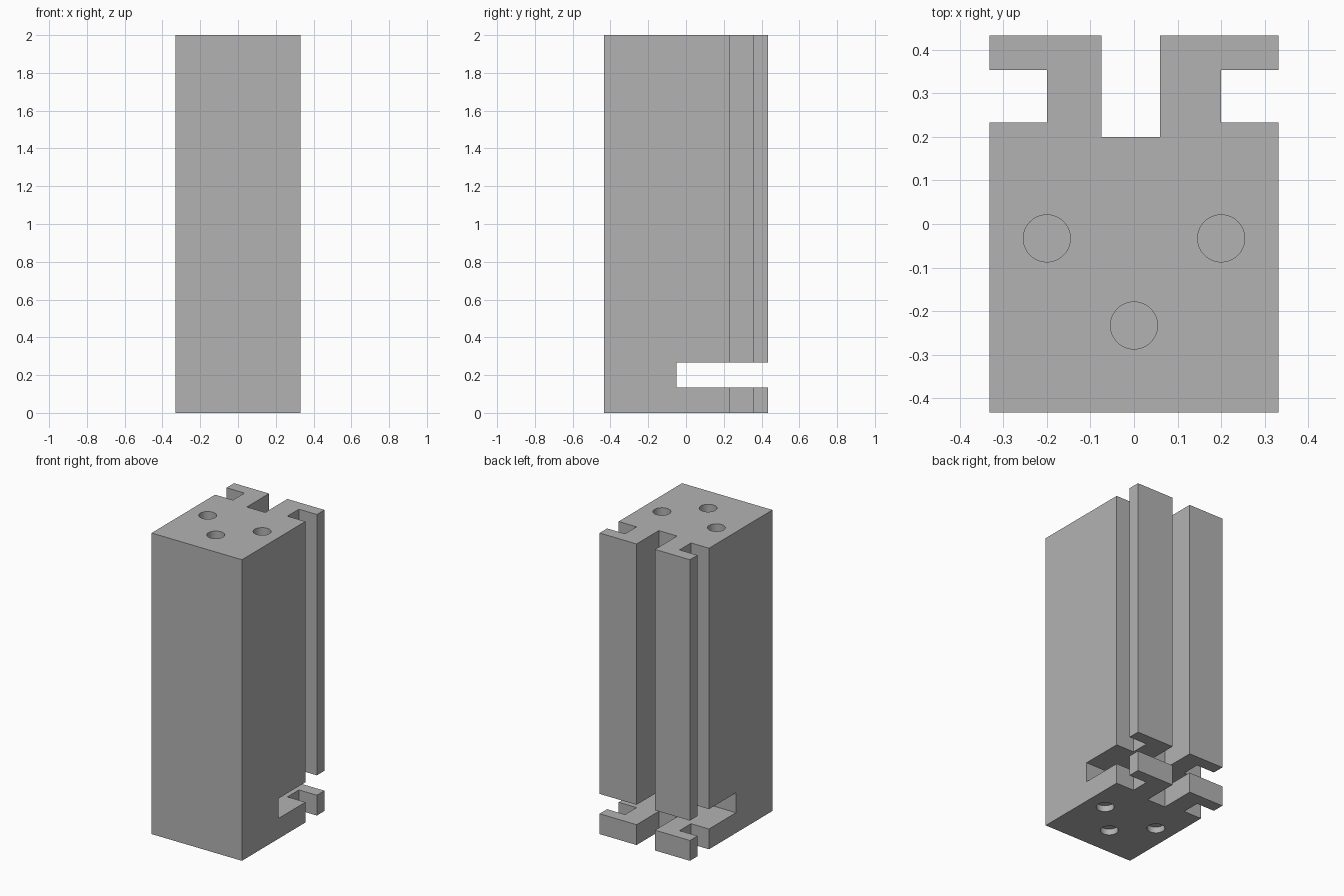
import bpy
import bmesh
import math
from mathutils import Matrix, Vector

cube = bpy.data.objects.get("Cube")
if cube:
    bpy.data.objects.remove(cube, do_unlink=True)

# Single plain grey material
grey = bpy.data.materials.new("plain_grey")
grey.use_nodes = True
colour = (0.45, 0.45, 0.45, 1)
grey.diffuse_color = colour
grey.node_tree.nodes["Principled BSDF"].inputs["Base Color"].default_value = colour

HALF_X, HALF_Y, HEIGHT = 0.332, 0.433, 2.0
OVER = 0.1  # cutter overshoot beyond the body


def add_object(name, bm):
    mesh = bpy.data.meshes.new(name)
    bm.to_mesh(mesh)
    bm.free()
    obj = bpy.data.objects.new(name, mesh)
    bpy.context.collection.objects.link(obj)
    mesh.materials.append(grey)
    return obj


def box(name, low, high):
    low, high = Vector(low), Vector(high)
    bm = bmesh.new()
    matrix = Matrix.Translation((low + high) / 2) @ Matrix.Diagonal((high - low).to_4d())
    bmesh.ops.create_cube(bm, size=1, matrix=matrix)
    return add_object(name, bm)


def cylinder(name, x, y, bottom, top):
    bm = bmesh.new()
    bmesh.ops.create_cone(bm, cap_ends=True, segments=48, radius1=0.054, radius2=0.054,
                          depth=top - bottom,
                          matrix=Matrix.Translation((x, y, (bottom + top) / 2)))
    return add_object(name, bm)


# Main block
block = box("slotted_block", (-HALF_X, -HALF_Y, 0), (HALF_X, HALF_Y, HEIGHT))
z0, z1 = -OVER, HEIGHT + OVER

# Back groove, two side grooves and the horizontal slot near the base
cutters = [
    box("back_groove_cutter", (-0.075, 0.2, z0), (0.06, HALF_Y + OVER, z1)),
    box("left_groove_cutter", (0.2, 0.233, z0), (HALF_X + OVER, 0.354, z1)),
    box("right_groove_cutter", (-HALF_X - OVER, 0.233, z0), (-0.2, 0.354, z1)),
    box("base_slot_cutter", (-HALF_X - OVER, -0.05, 0.135),
        (HALF_X + OVER, HALF_Y + OVER, 0.267)),
]

# Blind round holes in the top and bottom faces
for x, y in ((-0.2, -0.033), (0.2, -0.033), (0, -0.233)):
    cutters.append(cylinder("top_hole_cutter", x, y, HEIGHT - 0.1, z1))
    cutters.append(cylinder("bottom_hole_cutter", x, y, z0, 0.04))

for cutter in cutters:
    cutter.hide_render = True
    mod = block.modifiers.new(cutter.name, 'BOOLEAN')
    mod.operation = 'DIFFERENCE'
    mod.solver = 'EXACT'
    mod.object = cutter

# Bake the cuts and remove the cutters
depsgraph = bpy.context.evaluated_depsgraph_get()
result = bpy.data.meshes.new_from_object(block.evaluated_get(depsgraph))
block.modifiers.clear()
block.data = result
for cutter in cutters:
    bpy.data.objects.remove(cutter, do_unlink=True)

# Smooth hole walls, sharp corners
bpy.ops.object.select_all(action='DESELECT')
block.select_set(True)
bpy.context.view_layer.objects.active = block
bpy.ops.object.shade_smooth_by_angle(angle=math.radians(30))
